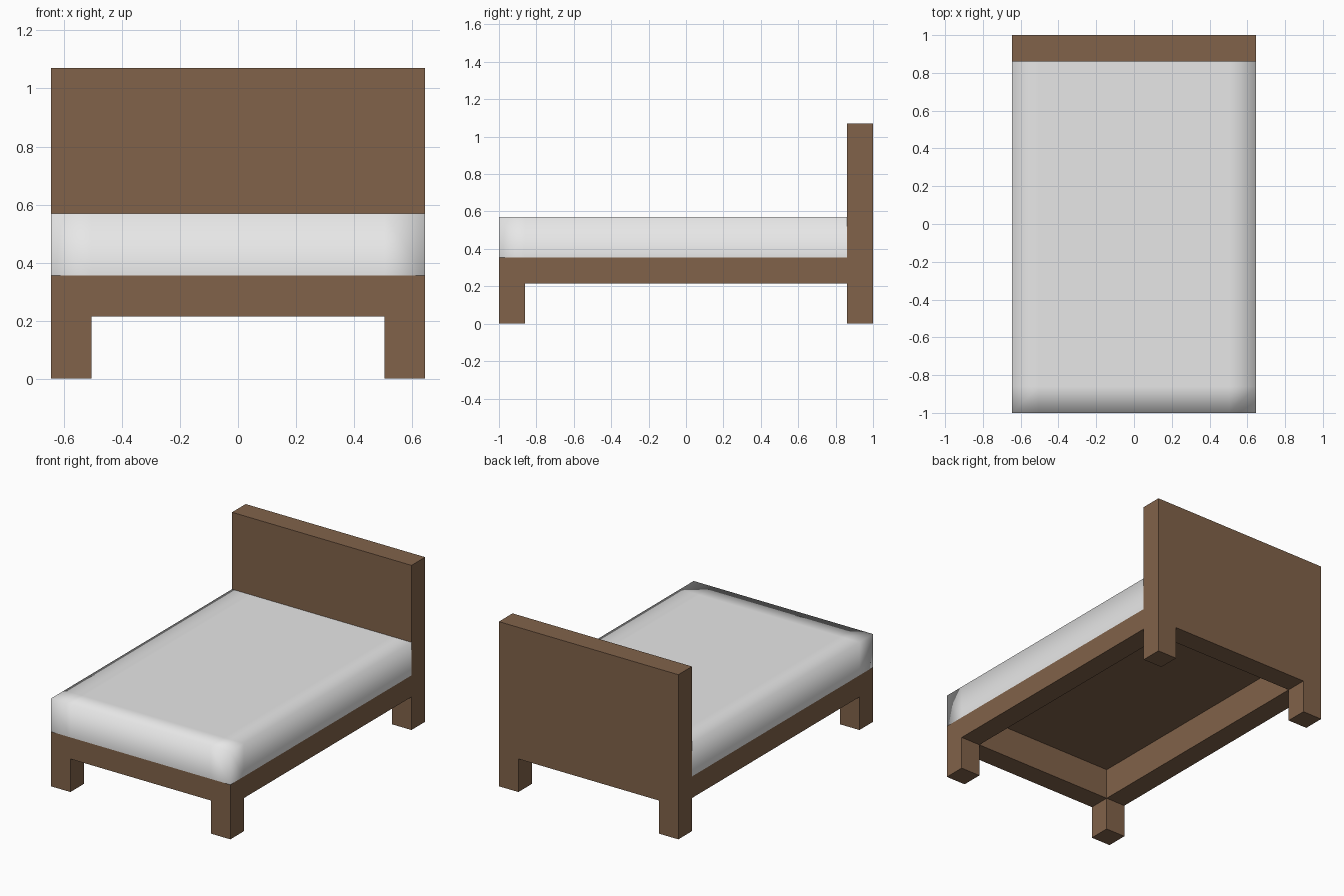
import bpy
import bmesh
from mathutils import Matrix, Vector

if "Cube" in bpy.data.objects:
    bpy.data.objects.remove(bpy.data.objects["Cube"], do_unlink=True)

# Main sizes
W, L = 0.645, 1.0            # half width, half length
T = 0.14                     # timber thickness
LEG, RAIL, BED, TOP = 0.215, 0.355, 0.57, 1.07
DECK = 0.415                 # underside of the sunken deck
IN_X, IN_Y = W - T, L - T    # inner edges of the frame


def material(name, color):
    m = bpy.data.materials.new(name)
    m.use_nodes = True
    m.diffuse_color = color
    m.node_tree.nodes["Principled BSDF"].inputs["Base Color"].default_value = color
    return m


wood = material("brown wood", (0.22, 0.123, 0.068, 1))
linen = material("white linen", (0.8, 0.8, 0.8, 1))


def cube_mesh(lo, hi):
    lo, hi = Vector(lo), Vector(hi)
    bm = bmesh.new()
    bmesh.ops.create_cube(bm, size=1)
    bm.transform(Matrix.Translation((lo + hi) / 2) @ Matrix.Diagonal((*(hi - lo), 1)))
    return bm


def add_object(name, bm, mat):
    mesh = bpy.data.meshes.new(name)
    bm.to_mesh(mesh)
    bm.free()
    mesh.materials.append(mat)
    ob = bpy.data.objects.new(name, mesh)
    bpy.context.collection.objects.link(ob)
    return ob


def box(name, lo, hi):
    return add_object(name, cube_mesh(lo, hi), wood)


# Legs, side rails and the hidden lips that line the recess
for side, s in (("left", 1), ("right", -1)):
    x0, x1 = sorted((s * IN_X, s * W))
    box(f"front_leg_{side}", (x0, -L, 0), (x1, -IN_Y, RAIL))
    box(f"back_leg_{side}", (x0, IN_Y, 0), (x1, L, LEG))
    box(f"side_rail_{side}", (x0, -IN_Y, LEG), (x1, IN_Y, RAIL))
    a, b = sorted((s * IN_X, s * (IN_X + 0.02)))
    box(f"deck_lip_{side}", (a, -IN_Y, RAIL), (b, IN_Y, DECK))

# Front rail, headboard and deck
box("front_rail", (-IN_X, -L, LEG), (IN_X, -IN_Y, RAIL))
box("deck_lip_front", (-IN_X, -IN_Y - 0.02, RAIL), (IN_X, -IN_Y, DECK))
box("headboard", (-W, IN_Y, LEG), (W, L, TOP))
box("deck", (-IN_X - 0.02, -IN_Y - 0.02, DECK), (IN_X + 0.02, IN_Y, DECK + 0.02))

# Mattress: a softly shaded cover, open below and behind
bm = cube_mesh((-W, -L, RAIL), (W, IN_Y, BED))
for point, normal in (((IN_X, 0, 0), (1, 0, 0)), ((-IN_X, 0, 0), (1, 0, 0)),
                      ((0, -IN_Y, 0), (0, 1, 0))):
    bmesh.ops.bisect_plane(bm, geom=bm.verts[:] + bm.edges[:] + bm.faces[:],
                           plane_co=point, plane_no=normal)
bm.normal_update()
hidden = [f for f in bm.faces if f.normal.z < -0.9 or f.normal.y > 0.9]
bmesh.ops.delete(bm, geom=hidden, context="FACES")
for f in bm.faces:
    f.smooth = True
add_object("mattress", bm, linen)
